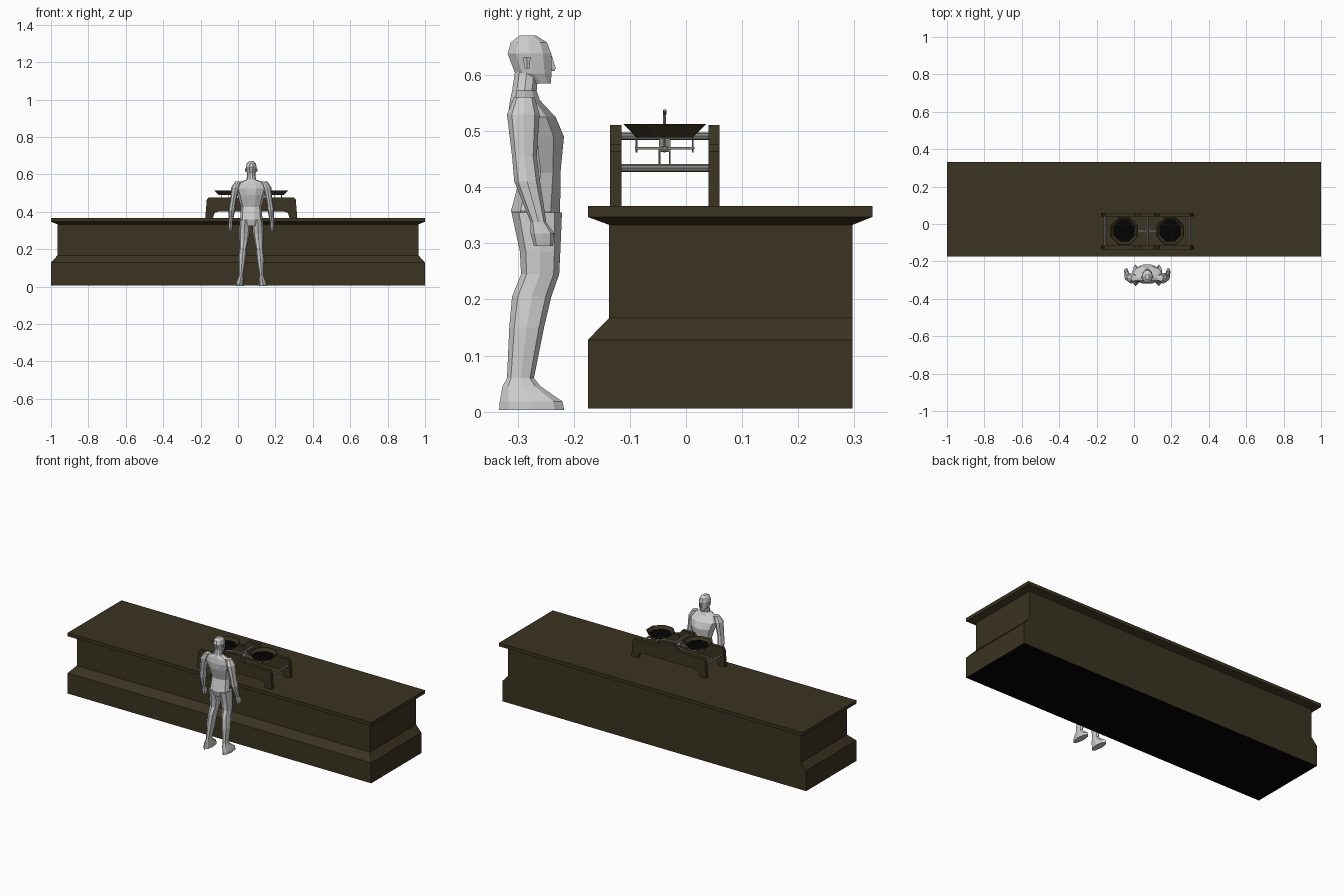
import bpy, bmesh
from math import cos, sin, pi
from mathutils import Vector

if "Cube" in bpy.data.objects:
    bpy.data.objects.remove(bpy.data.objects["Cube"])


def material(name, r, g, b):
    mat = bpy.data.materials.new(name)
    mat.use_nodes = True
    mat.diffuse_color = (r, g, b, 1)
    shader = mat.node_tree.nodes["Principled BSDF"]
    shader.inputs["Base Color"].default_value = (r, g, b, 1)
    shader.inputs["Roughness"].default_value = 0.8
    return mat


wood = material("dark_wood", .042, .033, .015)
grey = material("light_grey", .62, .62, .62)
metal = material("dull_metal", .24, .24, .21)
black = material("black", .001, .001, .001)


def skin(name, rings, *mats):
    """Bridge rings of points and cap both ends; a second material colours the last cap."""
    bm = bmesh.new()
    loops = [[bm.verts.new(p) for p in ring] for ring in rings]
    n = len(loops[0])
    for low, high in zip(loops, loops[1:]):
        for i in range(n):
            j = (i + 1) % n
            bm.faces.new((low[i], low[j], high[j], high[i]))
    bm.faces.new(loops[0])
    last = bm.faces.new(loops[-1])
    last.material_index = len(mats) - 1
    bmesh.ops.recalc_face_normals(bm, faces=bm.faces)
    mesh = bpy.data.meshes.new(name)
    bm.to_mesh(mesh)
    bm.free()
    for mat in mats:
        mesh.materials.append(mat)
    obj = bpy.data.objects.new(name, mesh)
    bpy.context.collection.objects.link(obj)
    return obj


def ellipse(x, y, z, rx, ry, n=8, turn=0.0):
    angles = [2 * pi * (i + turn) / n for i in range(n)]
    return [(x + rx * cos(a), y + ry * sin(a), z) for a in angles]


def box(name, mat, x0, x1, y0, y1, z0, z1):
    corners = lambda z: [(x0, y0, z), (x1, y0, z), (x1, y1, z), (x0, y1, z)]
    return skin(name, [corners(z0), corners(z1)], mat)


def rod(name, mat, start, end, radius, sides=8):
    start, end = Vector(start), Vector(end)
    turn = (end - start).to_track_quat("Z", "Y")
    circle = [turn @ Vector(p) for p in ellipse(0, 0, 0, radius, radius, sides)]
    return skin(name, [[p + c for c in circle] for p in (start, end)], mat)


# Counter from the top down: overhanging top, recessed body, stepped plinth, black underside
levels = [
    (1, -.175, .332, .367), (1, -.175, .332, .347),
    (.965, -.137, .297, .333), (.965, -.137, .297, .167),
    (1, -.175, .297, .128), (1, -.175, .297, .006),
]
skin("counter", [[(-w, f, z), (w, f, z), (w, b, z), (-w, b, z)]
                 for w, f, b, z in levels], wood, black)

MID = .071      # shared centre of the balance and the figure
AXIS = -.038    # depth of the balance beam

# Balance stand: two arched side panels with a raised centre
half = [(.17, .402), (.195, .395), (.205, .367), (.246, .367),
        (.238, .464), (.228, .476), (.065, .476), (.035, .511)]
outline = half + [(-x, z) for x, z in reversed(half)]
for label, y in (("front", -.135), ("back", .04)):
    skin(label + "_stand_panel",
         [[(MID + x, y + d, z) for x, z in outline] for d in (0, .02)], wood)

# Rods joining the panels
for label, x, z in (("left", .226, .434), ("right", -.226, .434),
                    ("pivot", 0, .491)):
    rod(label + "_cross_rod", metal, (MID + x, -.12, z), (MID + x, .045, z), .007)

# Beam, pivot block, hanging links and pointer
box("balance_beam", metal, MID - .125, MID + .125, AXIS - .006, AXIS + .006, .464, .473)
box("pivot_block", metal, MID - .015, MID + .015, AXIS - .01, AXIS + .01, .463, .487)
for y in (AXIS - .009, AXIS + .009):
    rod("pivot_link", metal, (MID, y, .436), (MID, y, .468), .002, 6)
rod("pointer_stem", metal, (MID, AXIS, .487), (MID, AXIS, .53), .003, 6)
rod("pointer_tip", metal, (MID, AXIS, .53), (MID + .008, AXIS, .537), .003, 6)

# Octagonal pans on small crossed carriers
for label, side in (("left", 1), ("right", -1)):
    x = MID + side * .123
    dish = [(.055, .489), (.08, .513), (.075, .513), (.06, .497)]
    skin(label + "_pan", [ellipse(x, AXIS, z, r, r, 8, .5) for r, z in dish],
         wood, black)
    box(label + "_carrier_bar", metal, x - .005, x + .005, AXIS - .053, AXIS + .053, .467, .472)
    box(label + "_carrier_arm", metal, x - .04, x + .04, AXIS - .005, AXIS + .005, .467, .472)
    for dx, dy in ((0, .05), (0, -.05), (.038, 0), (-.038, 0)):
        rod(label + "_carrier_pin", metal, (x + dx, AXIS + dy, .462),
            (x + dx, AXIS + dy, .491), .002, 6)


# Standing figure, each part lofted from (offset, depth, height, half width, half depth)
def body_part(name, rings, side=1, sides=8):
    skin(name, [ellipse(MID + side * u, y, z, rx, ry, sides)
                for u, y, z, rx, ry in rings], grey)


body_part("torso", [
    (0, -.268, .325, .04, .036), (0, -.268, .358, .06, .046),
    (0, -.259, .425, .055, .037), (0, -.266, .49, .074, .051),
    (0, -.275, .525, .086, .045), (0, -.287, .555, .07, .028),
    (0, -.288, .572, .026, .023), (0, -.284, .605, .02, .022)], sides=10)
body_part("head", [
    (0, -.258, .585, .013, .018), (0, -.272, .603, .023, .034),
    (0, -.279, .638, .029, .041), (0, -.28, .658, .024, .034),
    (0, -.282, .67, .011, .016)], sides=10)
body_part("nose", [
    (0, -.244, .607, .006, .009), (0, -.243, .612, .006, .011),
    (0, -.246, .634, .003, .007)], sides=4)

arm = [(.07, -.288, .561, .016, .018), (.085, -.29, .53, .022, .029),
       (.098, -.288, .455, .016, .022), (.104, -.283, .41, .018, .023),
       (.111, -.263, .338, .01, .014), (.112, -.256, .318, .012, .021),
       (.111, -.254, .295, .008, .017)]
leg = [(.034, -.266, .355, .029, .045), (.037, -.26, .285, .029, .036),
       (.04, -.26, .245, .024, .034), (.044, -.275, .205, .02, .035),
       (.049, -.284, .15, .021, .031), (.055, -.295, .06, .012, .024),
       (.057, -.293, .045, .015, .034), (.062, -.276, .018, .02, .056),
       (.062, -.275, .003, .02, .058)]
for label, side in (("left", -1), ("right", 1)):
    body_part(label + "_arm", arm, side)
    body_part(label + "_leg", leg, side)
    body_part(label + "_ear", [(.028, -.283, .612, .003, .005),
                               (.03, -.284, .632, .005, .008)], side, 6)
